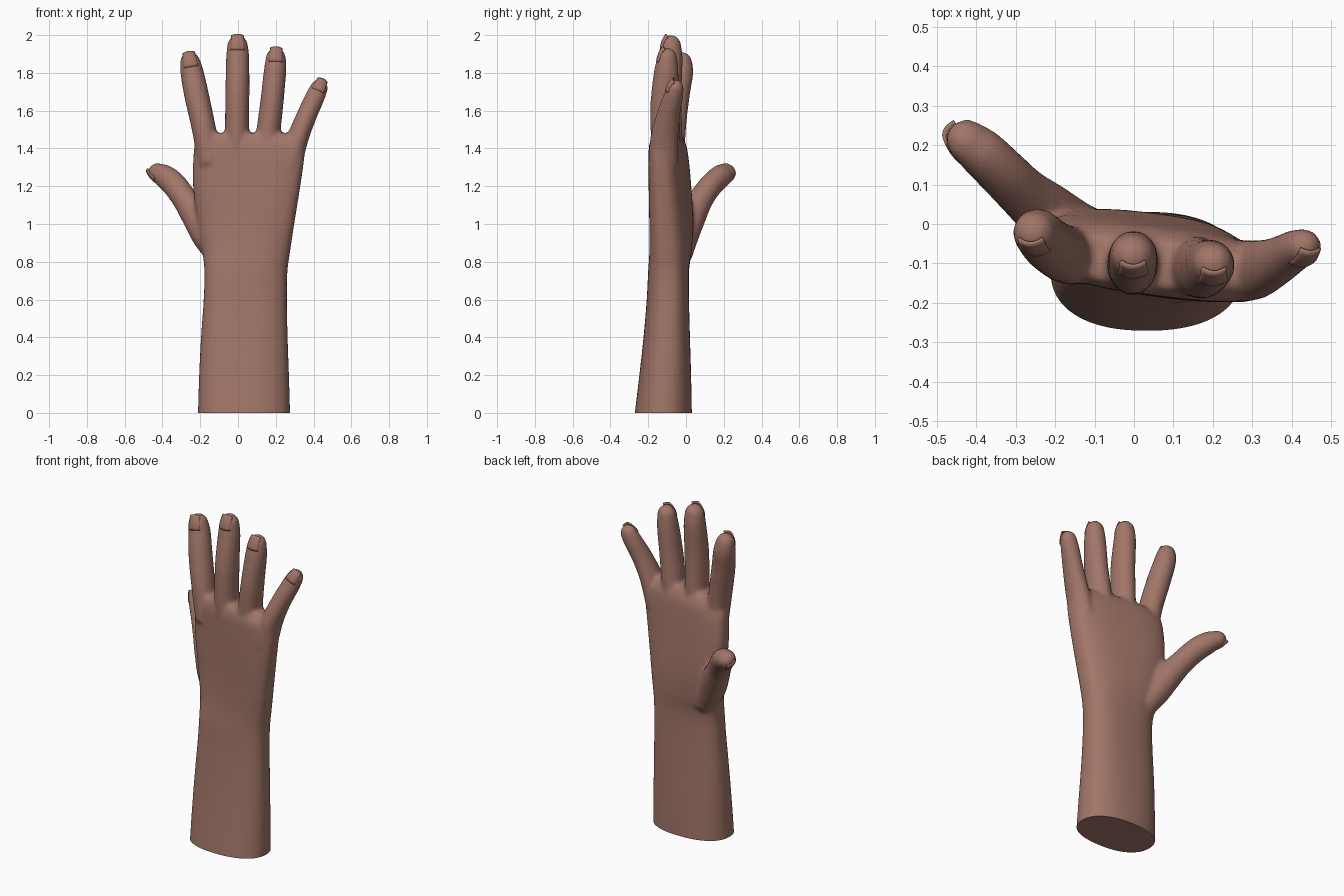
import bpy, bmesh, math
from mathutils import Vector

if "Cube" in bpy.data.objects:
    bpy.data.objects.remove(bpy.data.objects["Cube"])

skin = bpy.data.materials.new("skin brown")
skin.diffuse_color = (0.36, 0.18, 0.14, 1)
skin.use_nodes = True
skin.node_tree.nodes["Principled BSDF"].inputs["Base Color"].default_value = skin.diffuse_color


def spline(rows, n=6):
    """Catmull-Rom through rows of any width."""
    out = []
    for i in range(len(rows) - 1):
        a, b, c, d = (rows[max(i - 1, 0)], rows[i], rows[i + 1], rows[min(i + 2, len(rows) - 1)])
        for k in range(n):
            t = k / n
            out.append([0.5 * (2 * q + (r - p) * t + (2 * p - 5 * q + 4 * r - s) * t * t
                               + (3 * q - p - 3 * r + s) * t ** 3)
                        for p, q, r, s in zip(a, b, c, d)])
    return out + [list(rows[-1])]


def loft(bm, rings):
    loops = [[bm.verts.new(p) for p in ring] for ring in rings]
    n = len(loops[0])
    for a, b in zip(loops, loops[1:]):
        for i in range(n):
            bm.faces.new((a[i], a[(i + 1) % n], b[(i + 1) % n], b[i]))
    bm.faces.new(loops[0][::-1])
    bm.faces.new(loops[-1])


def spow(v, e):
    return math.copysign(abs(v) ** e, v)


def frame(t, back):
    side = t.cross(back).normalized()
    return side, side.cross(t).normalized()


def digit(bm, rows, back, n=24):
    """Oval tube with a rounded tip; returns the tip frame for the nail."""
    pts = spline(rows)
    rings = []
    for i, p in enumerate(pts):
        t = (Vector(pts[min(i + 1, len(pts) - 1)][:3]) - Vector(pts[max(i - 1, 0)][:3])).normalized()
        side, up = frame(t, back)
        caps = [(0, 1)]
        if i == len(pts) - 1:
            caps = [(math.sin(a) * 1.1 * p[3], math.cos(a)) for a in (0, .3, .6, .85, 1.1, 1.3, 1.45)]
        for h, s in caps:
            c = Vector(p[:3]) + t * h
            rings.append([c + side * (math.cos(2 * math.pi * k / n) * p[3] * s)
                          + up * (math.sin(2 * math.pi * k / n) * p[4] * s) for k in range(n)])
    loft(bm, rings)
    return Vector(pts[-1][:3]), t, side, up, p[3], p[4]


def add_object(name, bm):
    bmesh.ops.recalc_face_normals(bm, faces=bm.faces)
    me = bpy.data.meshes.new(name)
    bm.to_mesh(me)
    bm.free()
    ob = bpy.data.objects.new(name, me)
    bpy.context.collection.objects.link(ob)
    me.materials.append(skin)
    return ob


def shade(ob, deg):
    bpy.ops.object.select_all(action='DESELECT')
    ob.select_set(True)
    bpy.context.view_layer.objects.active = ob
    bpy.ops.object.shade_smooth_by_angle(angle=math.radians(deg))


bm = bmesh.new()

# forearm and palm: z, x min, x max, y centre, half depth, tilt, squareness
arm = [(-.10, -.213, .278, -.125, .155, 0, 2.3), (0, -.212, .276, -.12, .151, 0, 2.3),
       (.2, -.206, .27, -.11, .137, 0, 2.4), (.4, -.196, .263, -.102, .123, 0, 2.5),
       (.6, -.182, .259, -.096, .112, 0, 2.6), (.75, -.178, .262, -.092, .108, -.02, 2.6),
       (.86, -.19, .277, -.082, .108, -.08, 2.6), (1.0, -.215, .298, -.078, .106, -.13, 2.7),
       (1.2, -.238, .33, -.085, .098, -.14, 2.8), (1.36, -.236, .352, -.093, .090, -.13, 2.9),
       (1.43, -.225, .345, -.098, .082, -.12, 2.8), (1.48, -.195, .27, -.1, .06, -.1, 2.6)]
rings = []
for z, x0, x1, yc, d, tilt, e in spline(arm):
    ring = []
    for k in range(48):
        a = 2 * math.pi * k / 48
        dx = (x1 - x0) / 2 * spow(math.cos(a), 2 / e)
        ring.append(((x0 + x1) / 2 + dx, yc + tilt * dx + d * spow(math.sin(a), 2 / e), z))
    rings.append(ring)
loft(bm, rings)

# digits: x, y, z, half width, half depth, ending below the rounded tip
digits = {
    "thumb": [(-.09, -.03, .82, .06, .065), (-.16, -.015, .93, .08, .08), (-.222, .03, 1.04, .077, .077),
              (-.28, .078, 1.13, .067, .068), (-.335, .132, 1.205, .063, .067),
              (-.385, .18, 1.25, .062, .063), (-.418, .207, 1.268, .057, .052)],
    "index": [(-.15, -.08, 1.32, .065, .075), (-.18, -.075, 1.5, .064, .075), (-.219, -.05, 1.68, .066, .07),
              (-.243, -.025, 1.8, .062, .064), (-.252, -.022, 1.85, .056, .056)],
    "middle": [(0, -.095, 1.32, .065, .078), (-.005, -.1, 1.5, .064, .08), (-.003, -.1, 1.7, .064, .077),
               (-.002, -.083, 1.87, .062, .066), (-.002, -.08, 1.94, .056, .056)],
    "ring": [(.14, -.105, 1.32, .065, .078), (.162, -.11, 1.5, .064, .078), (.18, -.113, 1.65, .062, .075),
             (.195, -.105, 1.8, .06, .066), (.2, -.1, 1.875, .054, .054)],
    "little": [(.27, -.12, 1.3, .065, .08), (.315, -.115, 1.45, .058, .075), (.362, -.095, 1.57, .054, .063),
               (.407, -.068, 1.67, .052, .053), (.427, -.058, 1.715, .048, .047)],
}
tips = {}
for name, rows in digits.items():
    back = Vector((-.6, -.2, -.7)) if name == "thumb" else Vector((0, -1, 0))
    tips[name] = digit(bm, rows, back)

# fuse everything into one smooth skin
hand = add_object("hand", bm)
m = hand.modifiers.new("fuse", 'REMESH')
m.mode, m.voxel_size = 'VOXEL', 0.011
m = hand.modifiers.new("soften", 'SMOOTH')
m.factor, m.iterations = 0.5, 9
dg = bpy.context.evaluated_depsgraph_get()
me = bpy.data.meshes.new_from_object(hand.evaluated_get(dg))
hand.modifiers.clear()

# flat cut at the base
bm = bmesh.new()
bm.from_mesh(me)
r = bmesh.ops.bisect_plane(bm, geom=bm.verts[:] + bm.edges[:] + bm.faces[:],
                           plane_co=(0, 0, 0), plane_no=(0, 0, 1), clear_inner=True)
bmesh.ops.holes_fill(bm, edges=[e for e in bm.edges if e.is_boundary], sides=0)
bm.to_mesh(hand.data)
bm.free()
shade(hand, 50)

# fingernails: thin curved plates reaching just past each tip
for name, (c, t, side, up, rx, ry) in tips.items():
    bm = bmesh.new()
    grid = []
    for j in range(7):
        v = j / 6
        row = []
        for i in range(9):
            u = i / 4 - 1
            along = -.35 * rx + v * 1.5 * rx - .15 * rx * u * u * v
            lift = ry * (.98 - .5 * v * v - .22 * u * u)
            row.append(bm.verts.new(c + t * along + up * lift + side * (u * rx * (.68 - .12 * v))))
        grid.append(row)
    for a, b in zip(grid, grid[1:]):
        for i in range(8):
            bm.faces.new((a[i], a[i + 1], b[i + 1], b[i]))
    nail = add_object(name + "_nail", bm)
    s = nail.modifiers.new("thickness", 'SOLIDIFY')
    s.thickness, s.offset = .008, 0
    shade(nail, 45)
